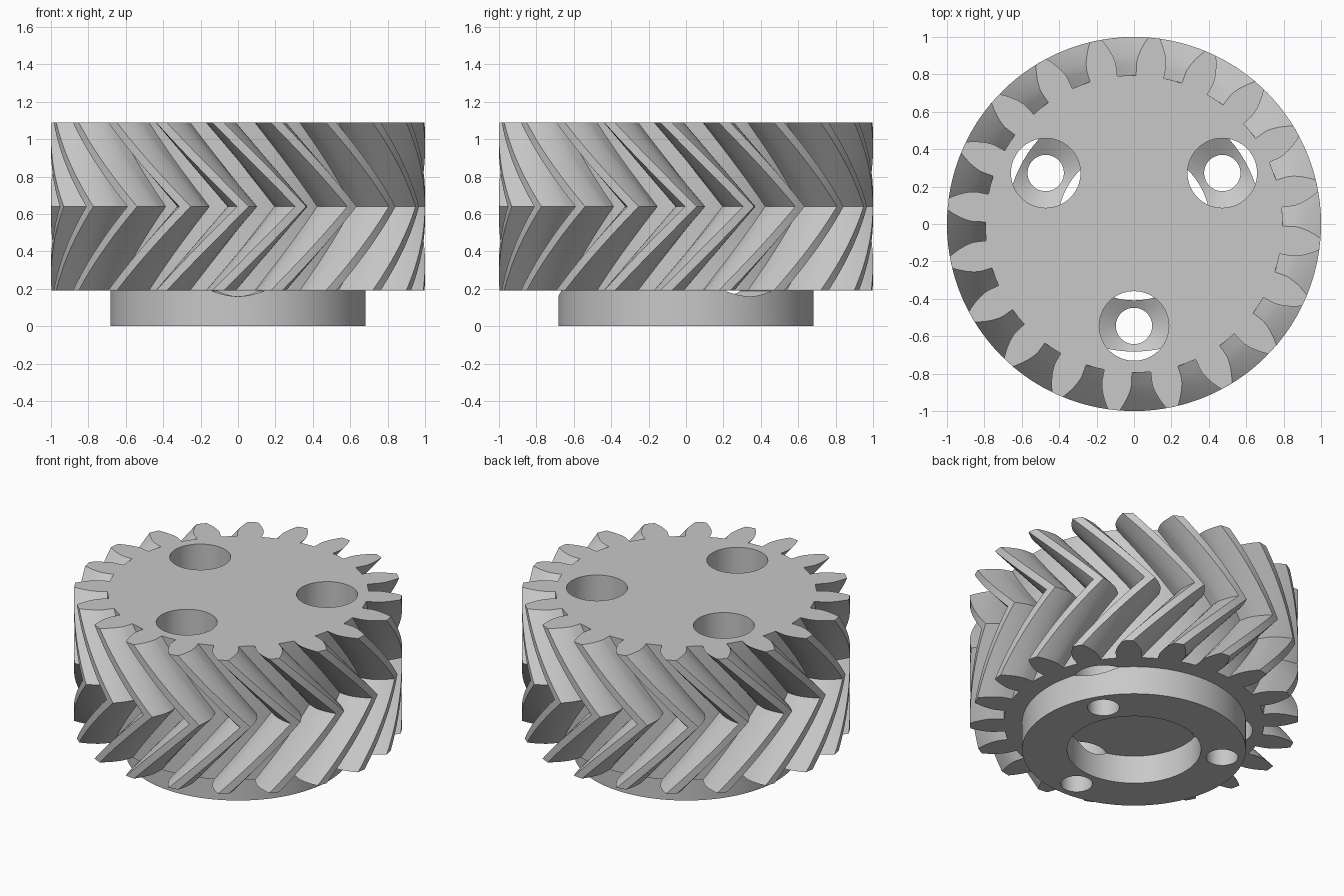
import bpy, bmesh, math

cube = bpy.data.objects.get("Cube")
if cube:
    bpy.data.objects.remove(cube, do_unlink=True)

# Main dimensions
TEETH = 20
OUTER_R, PITCH_R, ROOT_R = 1.0, 0.909, 0.795
BASE_R = PITCH_R * math.cos(math.radians(20))
GEAR_BOTTOM, GEAR_MIDDLE, GEAR_TOP = 0.19, 0.64, 1.09
TWIST = math.radians(25.75)
START = math.radians(101.8)
HOLE_RING_R = 0.545

steel = bpy.data.materials.new("grey_steel")
steel.use_nodes = True
steel.diffuse_color = (0.58, 0.58, 0.58, 1)
steel.node_tree.nodes["Principled BSDF"].inputs["Base Color"].default_value = (0.58, 0.58, 0.58, 1)


def make_object(name, bm):
    bmesh.ops.recalc_face_normals(bm, faces=bm.faces)
    mesh = bpy.data.meshes.new(name)
    bm.to_mesh(mesh)
    bm.free()
    mesh.materials.append(steel)
    obj = bpy.data.objects.new(name, mesh)
    bpy.context.collection.objects.link(obj)
    return obj


def stack_rings(bm, rings):
    """Skin a list of closed rings and cap both ends."""
    loops = [[bm.verts.new(p) for p in ring] for ring in rings]
    n = len(loops[0])
    for low, high in zip(loops, loops[1:]):
        for i in range(n):
            j = (i + 1) % n
            bm.faces.new((low[i], low[j], high[j], high[i]))
    bm.faces.new(loops[0][::-1])
    bm.faces.new(loops[-1])


def turned(name, profile, x=0, y=0, sides=96):
    """Solid of revolution from (radius, height) pairs."""
    bm = bmesh.new()
    stack_rings(bm, [[(x + r * math.cos(math.tau * i / sides),
                       y + r * math.sin(math.tau * i / sides), z)
                      for i in range(sides)] for r, z in profile])
    return make_object(name, bm)


def involute(angle):
    return math.tan(angle) - angle


def half_thickness(r):
    """Half the angle filled by a tooth at radius r."""
    roll = math.acos(min(1, BASE_R / r))
    return math.pi / (2 * TEETH) + involute(math.radians(20)) - involute(roll)


def gear_outline():
    radii = [ROOT_R] + [BASE_R + (OUTER_R - BASE_R) * i / 7 for i in range(8)]
    flank = [(r, half_thickness(r)) for r in radii]
    tooth = [(r, -a) for r, a in flank] + [(OUTER_R, 0)] + flank[::-1]
    tooth.append((ROOT_R, math.pi / TEETH))
    return [(r, a + START + math.tau * k / TEETH) for k in range(TEETH) for r, a in tooth]


# Herringbone gear: the twist grows to the middle, then reverses
outline = gear_outline()
steps = 28
rings = []
for s in range(steps + 1):
    z = GEAR_BOTTOM + (GEAR_TOP - GEAR_BOTTOM) * s / steps
    turn = TWIST * (1 - abs(z - GEAR_MIDDLE) / (GEAR_TOP - GEAR_MIDDLE))
    rings.append([(r * math.cos(a + turn), r * math.sin(a + turn), z) for r, a in outline])
bm = bmesh.new()
stack_rings(bm, rings)
gear = make_object("herringbone_gear", bm)

# Hub below the gear
hub = turned("hub_ring", [(0.682, 0), (0.682, GEAR_BOTTOM)])

# Cutters: stepped bolt holes with a drill-point shoulder, and the hub recess
bolt_profile = [(0.097, -0.1), (0.097, 0.137), (0.186, 0.188), (0.186, 1.3)]
bolts = []
for k in range(3):
    a = math.radians(30 + 120 * k)
    bolts.append(turned("bolt_hole_cutter", bolt_profile,
                        HOLE_RING_R * math.cos(a), HOLE_RING_R * math.sin(a), 64))
recess = turned("recess_cutter", [(0.408, -0.1), (0.408, 0.4)])


def cut_and_shade(obj, cutters):
    bpy.ops.object.select_all(action='DESELECT')
    obj.select_set(True)
    bpy.context.view_layer.objects.active = obj
    for cutter in cutters:
        mod = obj.modifiers.new("cut", 'BOOLEAN')
        mod.operation = 'DIFFERENCE'
        mod.solver = 'EXACT'
        mod.object = cutter
        bpy.ops.object.modifier_apply(modifier=mod.name)
    bpy.ops.object.shade_smooth_by_angle(angle=math.radians(30))


cut_and_shade(gear, bolts)
cut_and_shade(hub, [recess] + bolts)
for cutter in bolts + [recess]:
    bpy.data.objects.remove(cutter, do_unlink=True)
